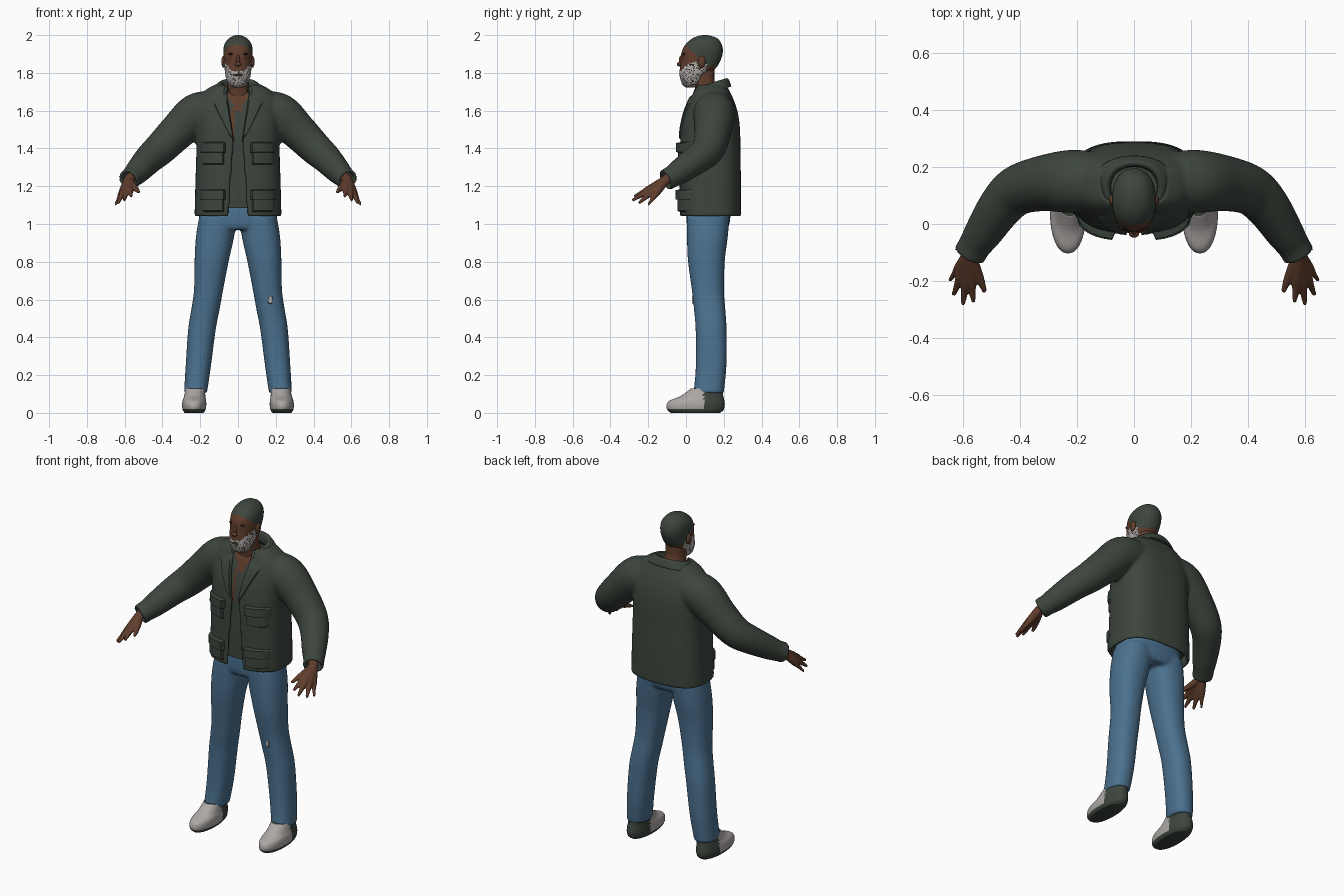
import bpy, bmesh, math, random
from mathutils import Vector, Matrix

random.seed(4)
cube = bpy.data.objects.get("Cube")
if cube:
    bpy.data.objects.remove(cube, do_unlink=True)


def material(name, *rgb):
    m = bpy.data.materials.new(name)
    m.use_nodes = True
    m.diffuse_color = (*rgb, 1)
    m.node_tree.nodes["Principled BSDF"].inputs["Base Color"].default_value = (*rgb, 1)
    return m


GREEN = material("dark green cloth", .046, .06, .047)
DENIM = material("blue denim", .07, .165, .275)
SKIN = material("brown skin", .115, .046, .025)
DARK = material("dark features", .025, .014, .01)
GREY = material("light grey beard", .42, .41, .4)
SHOE = material("pale grey shoe", .42, .39, .38)


def smooth(rows, n=8):
    # Catmull-Rom interpolation of tuples
    out = []
    for i in range(len(rows) - 1):
        quad = [rows[max(i - 1, 0)], rows[i], rows[i + 1], rows[min(i + 2, len(rows) - 1)]]
        for k in range(n):
            t = k / n
            out.append(tuple(.5 * (2 * b + (c - a) * t + (2 * a - 5 * b + 4 * c - d) * t * t
                                   + (3 * b - a - 3 * c + d) * t ** 3) for a, b, c, d in zip(*quad)))
    return out + [rows[-1]]


def bridge(bm, rings, closed=True, cap=True):
    rings = [[bm.verts.new(p) for p in r] for r in rings]
    n = len(rings[0])
    for lo, hi in zip(rings, rings[1:]):
        for j in range(n if closed else n - 1):
            k = (j + 1) % n
            bm.faces.new((lo[j], lo[k], hi[k], hi[j]))
    if closed and cap:
        bm.faces.new(rings[0][::-1])
        bm.faces.new(rings[-1])


def power(v, p):
    return math.copysign(abs(v) ** (2 / p), v)


def loft(bm, rows, p=2.3, seg=40, n=8, tilt=0):
    # rows: z, centre x, centre y, half width, half depth, optional front gap
    rings, gapped = [], len(rows[0]) == 6
    for row in smooth(rows, n):
        z, cx, cy, rx, ry = row[:5]
        start = math.asin((row[5] / rx) ** (p / 2)) if gapped else 0
        ring = []
        for j in range(seg):
            a = start + (2 * math.pi - 2 * start) * j / (seg - 1 if gapped else seg)
            y = -ry * power(math.cos(a), p)
            ring.append((cx + rx * power(math.sin(a), p), cy + y, z + tilt * y))
        rings.append(ring)
    bridge(bm, rings, not gapped)


def tube(bm, rows, seg=20, n=6, cap=True):
    # rows: x, y, z, radius along a bent path
    pts = smooth(rows, n)
    rings = []
    for i, row in enumerate(pts):
        ahead, behind = pts[min(i + 1, len(pts) - 1)], pts[max(i - 1, 0)]
        t = (Vector(ahead[:3]) - Vector(behind[:3])).normalized()
        u = t.cross(Vector((0, 0, 1))).normalized()
        v = t.cross(u)
        turn = [2 * math.pi * j / seg for j in range(seg)]
        rings.append([Vector(row[:3]) + row[3] * (u * math.cos(a) + v * math.sin(a)) for a in turn])
    bridge(bm, rings, True, cap)


def finish(name, bm, mats, rule=None, voxel=0, shell=0):
    bmesh.ops.recalc_face_normals(bm, faces=bm.faces)
    if rule:
        for f in bm.faces:
            f.material_index = rule(f.calc_center_median())
    me = bpy.data.meshes.new(name)
    bm.to_mesh(me)
    bm.free()
    for m in mats:
        me.materials.append(m)
    ob = bpy.data.objects.new(name, me)
    bpy.context.collection.objects.link(ob)
    bpy.ops.object.select_all(action="DESELECT")
    ob.select_set(True)
    bpy.context.view_layer.objects.active = ob
    bpy.ops.object.shade_smooth_by_angle(angle=math.radians(50))
    if shell:
        mod = ob.modifiers.new("thickness", "SOLIDIFY")
        mod.thickness, mod.offset = shell, 0
    if voxel:
        mod = ob.modifiers.new("blend", "REMESH")
        mod.mode, mod.voxel_size, mod.use_smooth_shade = "VOXEL", voxel, True
        mod = ob.modifiers.new("relax", "SMOOTH")
        mod.factor, mod.iterations = .5, 5
    return ob


def blob(name, loc, size, mat):
    bm = bmesh.new()
    bmesh.ops.create_uvsphere(bm, u_segments=20, v_segments=12, radius=1,
                              matrix=Matrix.Translation(loc) @ Matrix.Diagonal((*size, 1)))
    finish(name, bm, [mat])


# Jacket body and sleeves, blended into one open-fronted garment
P = 2.8
TORSO = [(1.04, 0, .128, .222, .155, .048), (1.2, 0, .128, .218, .155, .04),
         (1.4, 0, .128, .212, .152, .026), (1.5, 0, .13, .212, .148, .03),
         (1.58, 0, .133, .212, .135, .045), (1.65, 0, .135, .2, .112, .06),
         (1.7, 0, .135, .17, .088, .07), (1.735, 0, .135, .11, .07, .06)]
SLEEVE = [(.13, .15, 1.6, .095), (.22, .15, 1.58, .103), (.32, .143, 1.49, .09),
          (.41, .118, 1.4, .08), (.47, .06, 1.345, .071), (.53, -.03, 1.28, .059),
          (.56, -.075, 1.25, .05), (.58, -.11, 1.232, .05)]
bm = bmesh.new()
loft(bm, TORSO, P, 72)
for s in (1, -1):
    tube(bm, [(s * x, y, z, r) for x, y, z, r in SLEEVE], 32, cap=False)
finish("jacket", bm, [GREEN], voxel=.009, shell=.016)

# Turned-down collar
bm = bmesh.new()
loft(bm, [(1.69, 0, .13, .085, .075, .05), (1.735, 0, .13, .09, .078, .052),
          (1.74, 0, .13, .1, .088, .056), (1.72, 0, .13, .122, .098, .062),
          (1.695, 0, .13, .142, .106, .068)], 2.2, 48, 4, tilt=.3)
finish("collar", bm, [GREEN], shell=.01)

PROFILE = smooth(TORSO, 30)


def chest_y(x, z):
    _, _, cy, rx, ry, _ = min(PROFILE, key=lambda r: abs(r[0] - z))
    return cy - ry * (1 - min(abs(x) / rx, .97) ** P) ** (1 / P)


def panel(name, corners, depth, mat, surface=chest_y, n=10):
    # raised plate following a surface; corners run around the outline
    a, b, c, d = [Vector(p) for p in corners]
    bm = bmesh.new()
    rows = []
    for i in range(n + 1):
        row = []
        for j in range(n + 1):
            q = a.lerp(b, j / n).lerp(d.lerp(c, j / n), i / n)
            rim = i in (0, n) or j in (0, n)
            row.append((q.x, surface(*q) - (0 if rim else depth), q.y))
        rows.append(row)
    bridge(bm, rows, False)
    finish(name, bm, [mat])


def box_panel(name, s, x0, x1, z0, z1, depth):
    panel(name, [(s * x0, z0), (s * x1, z0), (s * x1, z1), (s * x0, z1)], depth, GREEN)


# Lapels and the four flapped pockets
for s, side in ((1, "left"), (-1, "right")):
    panel(side + "_lapel", [(s * .02, 1.43), (s * .045, 1.47), (s * .145, 1.66), (s * .06, 1.7)],
          .017, GREEN)
    for label, z in (("upper", 1.31), ("lower", 1.06)):
        box_panel(f"{side}_{label}_pocket", s, .07, .203, z, z + .11, .022)
        box_panel(f"{side}_{label}_flap", s, .063, .208, z + .065, z + .125, .032)


# Shirt with bare skin at the open neck
def shirt_rule(c):
    opening = c.z > 1.58 and abs(c.x) < (c.z - 1.58) * .55
    strip = -.036 < c.x < -.02 and 1.42 < c.z < 1.62
    return int(c.y < .13 and (opening or strip))


bm = bmesh.new()
loft(bm, [(max(z, 1.085), cx, cy, rx - .02, ry - .02) for z, cx, cy, rx, ry, _ in TORSO[:-1]],
     P, 128)
finish("shirt", bm, [GREEN, SKIN], shirt_rule)

# Jeans: hips and both legs blended together
LEG = [(.105, .225, .12, .061, .08), (.25, .21, .133, .067, .081), (.44, .191, .133, .073, .082),
       (.55, .172, .125, .075, .083), (.65, .156, .116, .077, .085), (.8, .14, .108, .09, .097),
       (.93, .122, .113, .101, .108), (1.04, .105, .117, .1, .113)]
bm = bmesh.new()
loft(bm, [(.97, 0, .115, .17, .1), (1.0, 0, .117, .205, .113), (1.07, 0, .12, .203, .118),
          (1.12, 0, .125, .195, .118)])
for s in (1, -1):
    loft(bm, [(z, s * cx, cy, rx, ry) for z, cx, cy, rx, ry in LEG])
finish("jeans", bm, [DENIM], voxel=.009)
panel("knee_patch", [(.158, .58), (.18, .575), (.183, .618), (.163, .622)], .007, GREY,
      lambda x, z: .04)


# Shoes: pale fronts, dark heels and soles
def shoe_rule(c):
    return int(c.y > .095 or c.z < .02)


for s, side in ((1, "left"), (-1, "right")):
    bm = bmesh.new()
    loft(bm, [(0, s * .232, .05, .05, .13), (.015, s * .232, .05, .06, .148),
              (.04, s * .232, .051, .064, .154), (.065, s * .231, .058, .062, .145),
              (.09, s * .229, .085, .056, .112), (.13, s * .226, .11, .052, .082)], 2.2, 48)
    finish(side + "_shoe", bm, [SHOE, GREEN], shoe_rule)

# Hands: digits fanned out from the wrist
DIGITS = [(.565, -.275, 1.145, .013), (.602, -.284, 1.125, .013), (.635, -.25, 1.11, .013),
          (.65, -.2, 1.1, .011)]
WRIST = Vector((.58, -.11, 1.23))
for s, side in ((1, "left"), (-1, "right")):
    bm = bmesh.new()
    paths = [[(.555, -.07, 1.255, .028), (*WRIST, .026),
              (*WRIST.lerp(Vector(d[:3]), .5), .019), (*WRIST.lerp(Vector(d[:3]), .75), d[3]),
              (*d[:3], d[3] * .6)] for d in DIGITS]
    paths.append([(*WRIST, .024), (.553, -.165, 1.2, .018), (.535, -.21, 1.18, .013),
                  (.525, -.24, 1.168, .008)])
    for path in paths:
        tube(bm, [(s * x, y, z, r) for x, y, z, r in path], 14)
    finish(side + "_hand", bm, [SKIN], voxel=.005)


# Head with close cap, speckled beard and mouth
def head_rule(c):
    hairline = 1.835 + max(0, .12 - c.y) * .92
    if c.z > hairline:
        return 1
    if abs(c.x) < .024 and c.y < .03 and 1.786 < c.z < 1.793:
        return 3
    if c.y < .11 and c.z < 1.812 + max(0, abs(c.x) - .035) * 1.25:
        return 2 if random.random() < .8 else 3
    return 0


bm = bmesh.new()
loft(bm, [(1.722, 0, .02, .025, .02), (1.74, 0, .03, .05, .05), (1.78, 0, .035, .065, .068),
          (1.82, 0, .06, .071, .093), (1.86, 0, .076, .074, .104), (1.91, 0, .086, .077, .109),
          (1.95, 0, .093, .072, .096), (1.982, 0, .1, .05, .067), (1.997, 0, .1, .022, .028),
          (2.0, 0, .1, .004, .005)], 2.2, 80, 9)
finish("head", bm, [SKIN, GREEN, GREY, DARK], head_rule)
bm = bmesh.new()
loft(bm, [(1.64, 0, .125, .075, .065), (1.71, 0, .11, .062, .06), (1.76, 0, .095, .056, .056),
          (1.83, 0, .095, .054, .056)])
finish("neck", bm, [SKIN])
blob("nose_bridge", (0, -.024, 1.868), (.01, .013, .026), SKIN)
blob("nose_tip", (0, -.034, 1.846), (.018, .014, .012), SKIN)
for s, side in ((1, "left"), (-1, "right")):
    blob(side + "_ear", (s * .077, .083, 1.858), (.011, .02, .031), SKIN)
    blob(side + "_eye", (s * .03, -.011, 1.882), (.013, .006, .005), DARK)
    blob(side + "_brow", (s * .032, -.01, 1.9), (.02, .01, .006), DARK)
